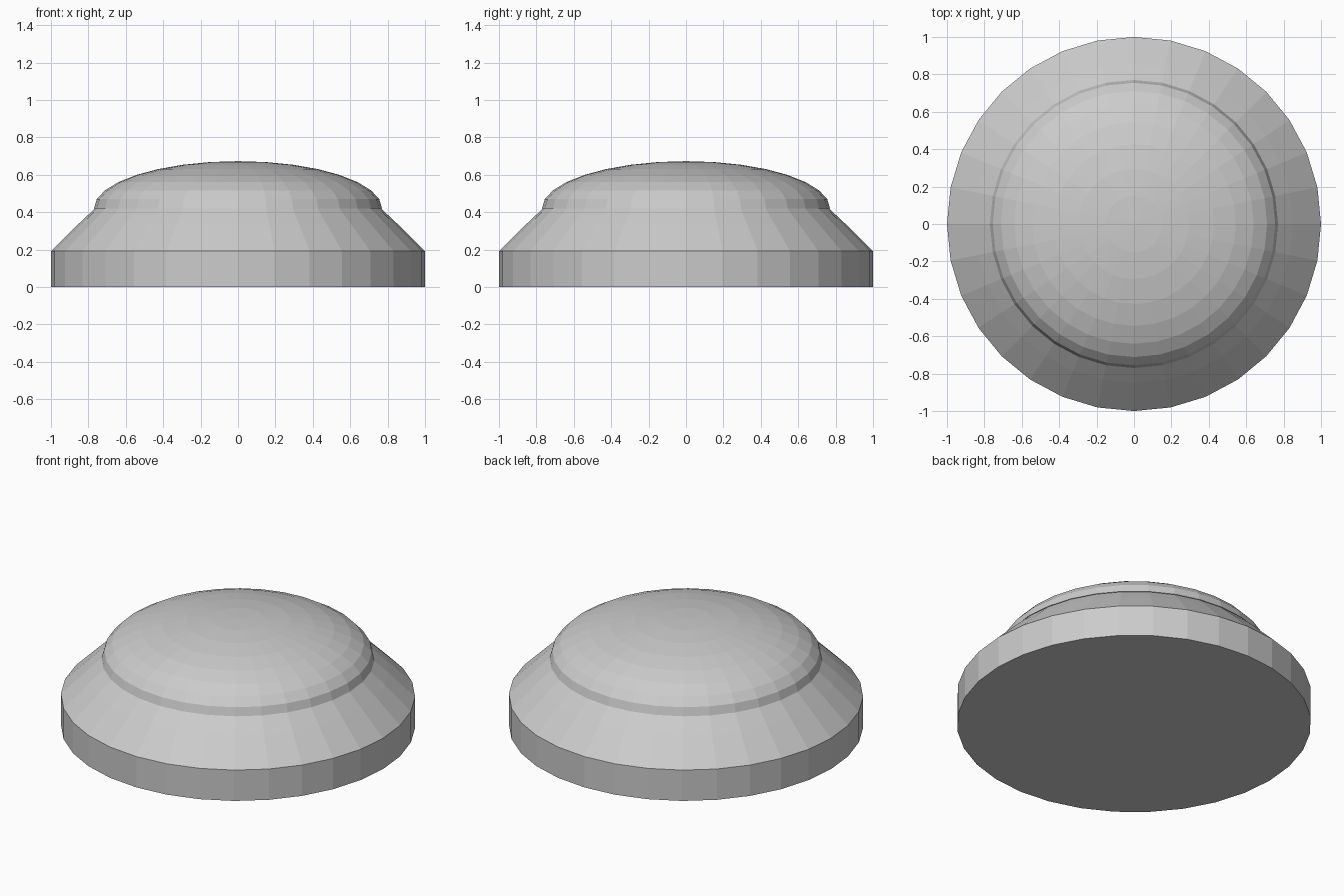
import bpy, bmesh, math

if "Cube" in bpy.data.objects:
    bpy.data.objects.remove(bpy.data.objects["Cube"])

SEG = 32


def lathe(name, profile):
    """Revolve (radius, z) points around z; close each end with a cap or a pole."""
    bm = bmesh.new()
    rings = []
    for r, z in profile:
        if r < 1e-6:
            rings.append([bm.verts.new((0, 0, z))])
        else:
            rings.append([bm.verts.new((r * math.cos(2 * math.pi * i / SEG),
                                        r * math.sin(2 * math.pi * i / SEG), z))
                          for i in range(SEG)])
    for a, b in zip(rings, rings[1:]):
        for i in range(SEG):
            j = (i + 1) % SEG
            if len(b) == 1:
                bm.faces.new((a[i], a[j], b[0]))
            else:
                bm.faces.new((a[i], a[j], b[j], b[i]))
    for ring in (rings[0], rings[-1]):
        if len(ring) > 1:
            bm.faces.new(ring)
    bmesh.ops.recalc_face_normals(bm, faces=bm.faces)
    mesh = bpy.data.meshes.new(name)
    bm.to_mesh(mesh)
    bm.free()
    obj = bpy.data.objects.new(name, mesh)
    bpy.context.collection.objects.link(obj)
    return obj


# Round base with a sloped shoulder
lathe("base", [(1.0, 0.0), (1.0, 0.192), (0.85, 0.34), (0.765, 0.42)])

# Flattened dome cap: upper half of a 16-ring sphere
dome = [(0.77 * math.cos(k * math.pi / 16), 0.42 + 0.253 * math.sin(k * math.pi / 16))
        for k in range(9)]
lathe("dome", dome)
